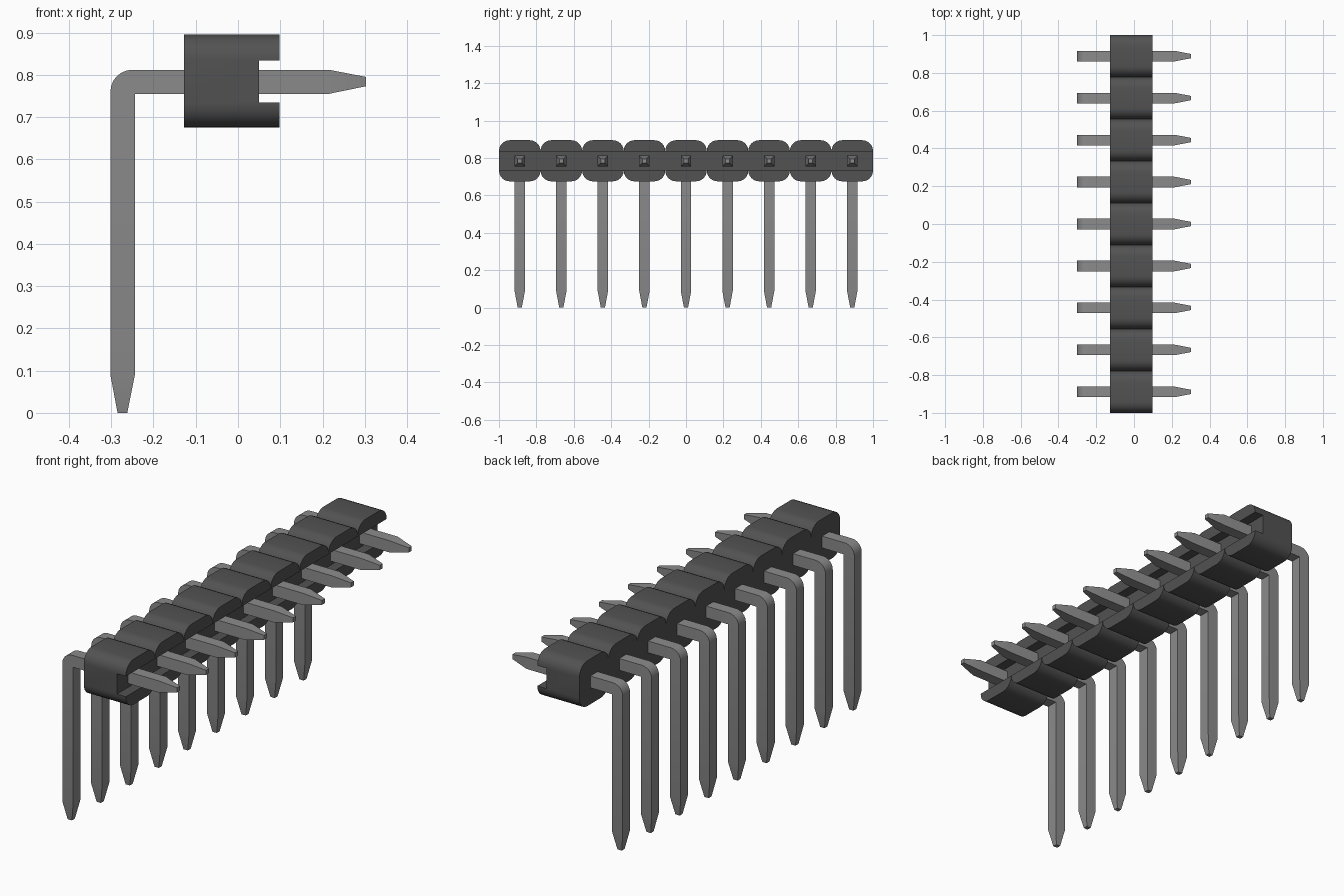
import bpy, bmesh, math

if "Cube" in bpy.data.objects:
    bpy.data.objects.remove(bpy.data.objects["Cube"], do_unlink=True)

COUNT = 9
PITCH = 2.0 / COUNT
Z_LOW, Z_HIGH, RADIUS = 0.675, 0.895, 0.058
X_BACK, X_FRONT = -0.128, 0.098


def material(name, value):
    mat = bpy.data.materials.new(name)
    mat.use_nodes = True
    colour = (value, value, value, 1)
    mat.diffuse_color = colour
    bsdf = mat.node_tree.nodes["Principled BSDF"]
    bsdf.inputs["Base Color"].default_value = colour
    bsdf.inputs["Roughness"].default_value = 0.6
    return mat


def add_object(name, bm, mat):
    bmesh.ops.recalc_face_normals(bm, faces=bm.faces[:])
    mesh = bpy.data.meshes.new(name)
    bm.to_mesh(mesh)
    bm.free()
    mesh.materials.append(mat)
    obj = bpy.data.objects.new(name, mesh)
    bpy.context.collection.objects.link(obj)
    return obj


def activate(obj):
    bpy.ops.object.select_all(action='DESELECT')
    obj.select_set(True)
    bpy.context.view_layer.objects.active = obj


plastic = material("dark grey plastic", 0.085)
metal = material("grey metal", 0.26)

# Housing: a row of rounded blocks as one outline, extruded along x
STEPS = 6
top = []
for i in range(COUNT):
    y0 = -1 + i * PITCH
    for centre, start in ((y0 + RADIUS, 180), (y0 + PITCH - RADIUS, 90)):
        for s in range(STEPS + 1):
            a = math.radians(start - 90 * s / STEPS)
            top.append((centre + RADIUS * math.cos(a),
                        Z_HIGH - RADIUS + RADIUS * math.sin(a)))
outline = top + [(y, Z_LOW + Z_HIGH - z) for y, z in reversed(top)]
clean = [p for i, p in enumerate(outline) if math.dist(p, outline[i - 1]) > 1e-5]

bm = bmesh.new()
face = bm.faces.new([bm.verts.new((X_BACK, y, z)) for y, z in clean])
ext = bmesh.ops.extrude_face_region(bm, geom=[face])
bmesh.ops.translate(bm, vec=(X_FRONT - X_BACK, 0, 0),
                    verts=[g for g in ext["geom"] if isinstance(g, bmesh.types.BMVert)])
housing = add_object("housing", bm, plastic)

# Long slot along the front of the housing
bm = bmesh.new()
bmesh.ops.create_cube(bm, size=1)
bmesh.ops.scale(bm, vec=(0.1, 2.2, 0.099), verts=bm.verts)
bmesh.ops.translate(bm, vec=(0.10, 0, 0.7845), verts=bm.verts)
cutter = add_object("slot_cutter", bm, plastic)
cutter.hide_render = True
cut = housing.modifiers.new("slot", 'BOOLEAN')
cut.operation = 'DIFFERENCE'
cut.solver = 'EXACT'
cut.object = cutter
activate(housing)
bpy.ops.object.modifier_apply(modifier=cut.name)
bpy.data.objects.remove(cutter, do_unlink=True)
bpy.ops.object.shade_smooth_by_angle(angle=math.radians(30))

# Pin sections: outer point, inner point (x, z) and half width in y
XO, XI, ZO, ZI, HALF, TIP = -0.302, -0.244, 0.812, 0.755, 0.028, 0.011
BEND = 0.052
sections = [((0.303, 0.795), (0.303, 0.773), TIP),
            ((0.215, ZO), (0.215, ZI), HALF)]
for s in range(7):
    a = math.radians(90 + 15 * s)
    sections.append(((XO + BEND + BEND * math.cos(a), ZO - BEND + BEND * math.sin(a)),
                     (XI, ZI), HALF))
sections += [((XO, 0.09), (XI, 0.09), HALF),
             ((-0.285, 0), (-0.262, 0), TIP)]


def pin(name, y):
    bm = bmesh.new()
    rings = []
    for (ox, oz), (ix, iz), h in sections:
        rings.append([bm.verts.new(p) for p in (
            (ox, y - h, oz), (ox, y + h, oz), (ix, y + h, iz), (ix, y - h, iz))])
    for a, b in zip(rings, rings[1:]):
        for k in range(4):
            n = (k + 1) % 4
            bm.faces.new((a[k], a[n], b[n], b[k]))
    bm.faces.new(rings[0])
    bm.faces.new(rings[-1])
    bmesh.ops.remove_doubles(bm, verts=bm.verts[:], dist=1e-5)
    obj = add_object(name, bm, metal)
    activate(obj)
    bpy.ops.object.shade_smooth_by_angle(angle=math.radians(20))


# Row of right-angle pins
for i in range(COUNT):
    pin(f"pin_{i + 1}", -1 + (i + 0.5) * PITCH)
